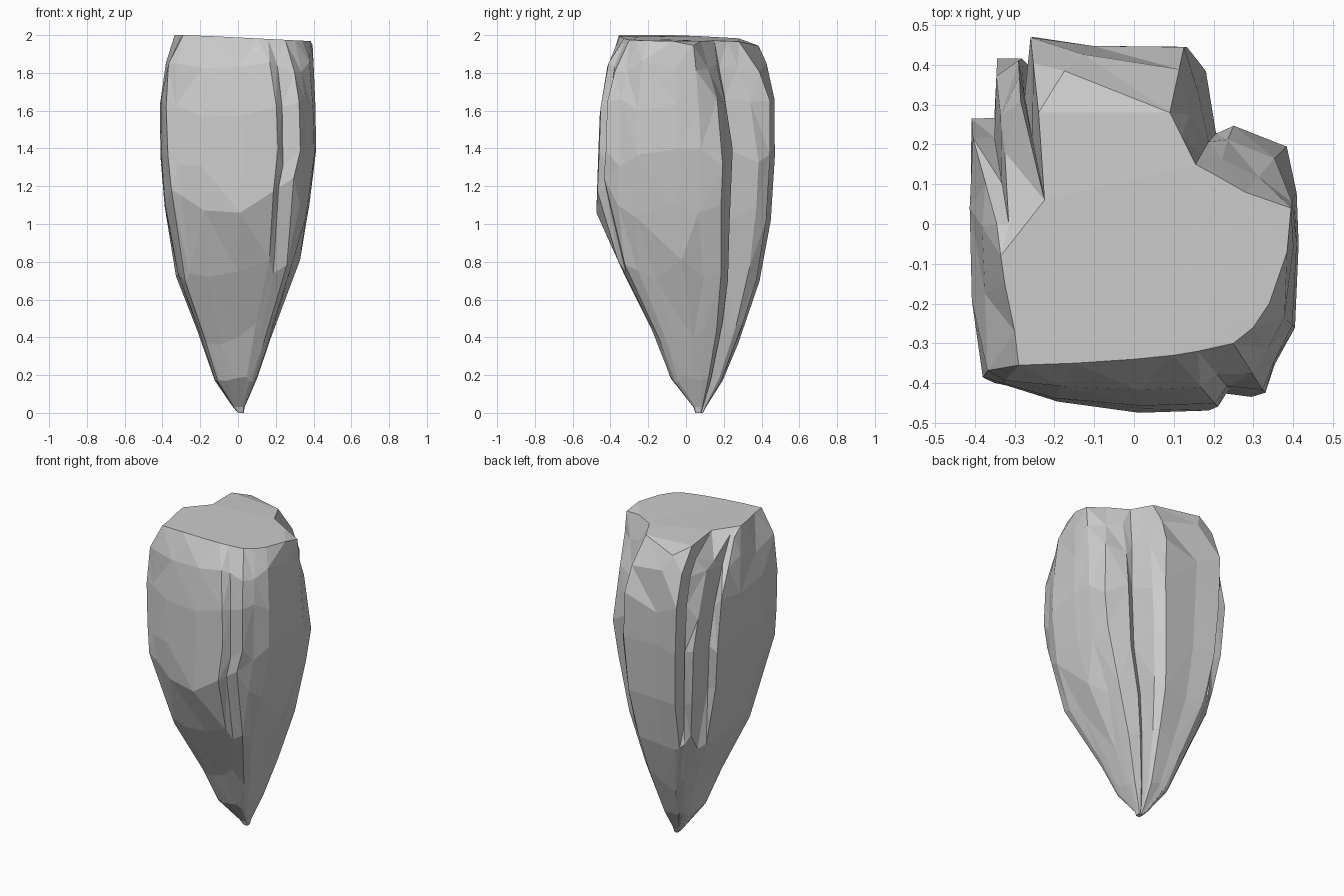
import bpy, bmesh, random

if "Cube" in bpy.data.objects:
    bpy.data.objects.remove(bpy.data.objects["Cube"])

random.seed(4)

# outline of the widest section, including the vertical grooves (counted from back left, clockwise)
MID = [(-.42, .27), (-.36, .27), (-.352, .42), (-.29, .42), (-.28, .34), (-.26, .475),
       (-.10, .45), (.13, .45), (.18, .39), (.205, .23), (.25, .25), (.39, .20),
       (.41, .08), (.415, -.05), (.405, -.26), (.36, -.35), (.33, -.425), (.24, -.415),
       (.21, -.46), (.02, -.465), (-.20, -.445), (-.33, -.405), (-.38, -.39),
       (-.415, -.20), (-.42, .05)]

# outline of the crown, matching point for point
TOP = [(-.345, 0), (-.315, 0), (-.325, .18), (-.285, .31), (-.225, .06), (-.24, .28),
       (-.175, .385), (.09, .28), (.12, .22), (.155, .15), (.21, .12), (.28, .08),
       (.395, .04), (.385, -.07), (.34, -.20), (.30, -.26), (.25, -.30), (.16, -.32),
       (.10, -.33), (0, -.34), (-.15, -.35), (-.29, -.355), (-.30, -.27),
       (-.325, -.15), (-.335, -.08)]

# near the tip the grooves run out and the corners fill up
FILLED = {0: (-.435, .30), 1: (-.40, .36), 2: (-.365, .42), 3: (-.32, .44), 4: (-.29, .46),
          15: (.39, -.36), 16: (.345, -.43), 17: (.28, -.45)}

# height and x / y extent of each section, tip to shoulder
LEVELS = [(0, 0, .03, .05, .09), (.03, -.025, .035, .04, .105), (.18, -.125, .10, -.08, .20),
          (.4, -.195, .175, -.16, .29), (.73, -.32, .28, -.325, .40),
          (.82, -.335, .335, -.37, .41), (1.05, -.385, .37, -.475, .455),
          (1.35, -.41, .415, -.465, .47), (1.6, -.42, .41, -.46, .475)]


def extent(z):
    """Interpolate the x / y extent at any height."""
    for a, b in zip(LEVELS, LEVELS[1:]):
        if z <= b[0]:
            t = (z - a[0]) / (b[0] - a[0])
            return [p + (q - p) * t for p, q in zip(a[1:], b[1:])]
    return LEVELS[-1][1:]


def blend(i, late):
    """How far a point has moved towards the crown outline."""
    if 8 <= i <= 12:
        return (.3, .68)[late]
    if i <= 2:
        return (.2, .62)[late]
    if i in (3, 4, 23, 24):
        return (.08, .45)[late]
    if i in (21, 22):
        return (0, .15)[late]
    return (.03, .36)[late]


def section(z, jitter, shoulder=None):
    """Fit the outline into the extent at this height, with uneven chipped edges."""
    ring = []
    for i, ((x, y), (u, v)) in enumerate(zip(MID, TOP)):
        if z < .8:
            x, y = FILLED.get(i, (x, y))
        h = z + random.uniform(-jitter, jitter)
        x0, x1, y0, y1 = extent(h)
        px = x0 + (x + .42) / .835 * (x1 - x0)
        py = y0 + (y + .465) / .94 * (y1 - y0)
        if shoulder is not None:
            t = blend(i, shoulder)
            px, py = px + (u - px) * t, py + (v - py) * t
        # the front bulge starts with a V-shaped lower edge
        if z == 1.05 and y < -.35:
            h = 1.0 + .6 * abs(x + .08)
        ring.append((px, py, h))
    return ring


# sections from tip to shoulder, then the sloping crown
rings = [section(0, 0), section(.03, 0), section(.18, .02), section(.42, .06),
         section(.75, .06), section(1.05, .06), section(1.35, .05),
         section(1.62, .05, 0), section(1.83, .03, 1)]
DROP = {0: .04, 1: .03, 2: .12, 3: .06, 6: .03, 12: .02}
rings.append([(x, y, 2.0 - .05 * max(x + .25, 0) - .06 * max(y, 0) - DROP.get(i, 0))
              for i, (x, y) in enumerate(TOP)])

# tapered stone body, lofted through the sections
bm = bmesh.new()
loops = [[bm.verts.new(p) for p in r] for r in rings]
n = len(MID)
for a, b in zip(loops, loops[1:]):
    for i in range(n):
        j = (i + 1) % n
        bm.faces.new((a[i], a[j], b[j], b[i]))
bm.faces.new(loops[0])
bm.faces.new(loops[-1])
bmesh.ops.triangulate(bm, faces=bm.faces[:])
bmesh.ops.recalc_face_normals(bm, faces=bm.faces[:])
mesh = bpy.data.meshes.new("stone_body")
bm.to_mesh(mesh)
bm.free()
bpy.context.collection.objects.link(bpy.data.objects.new("stone_body", mesh))
